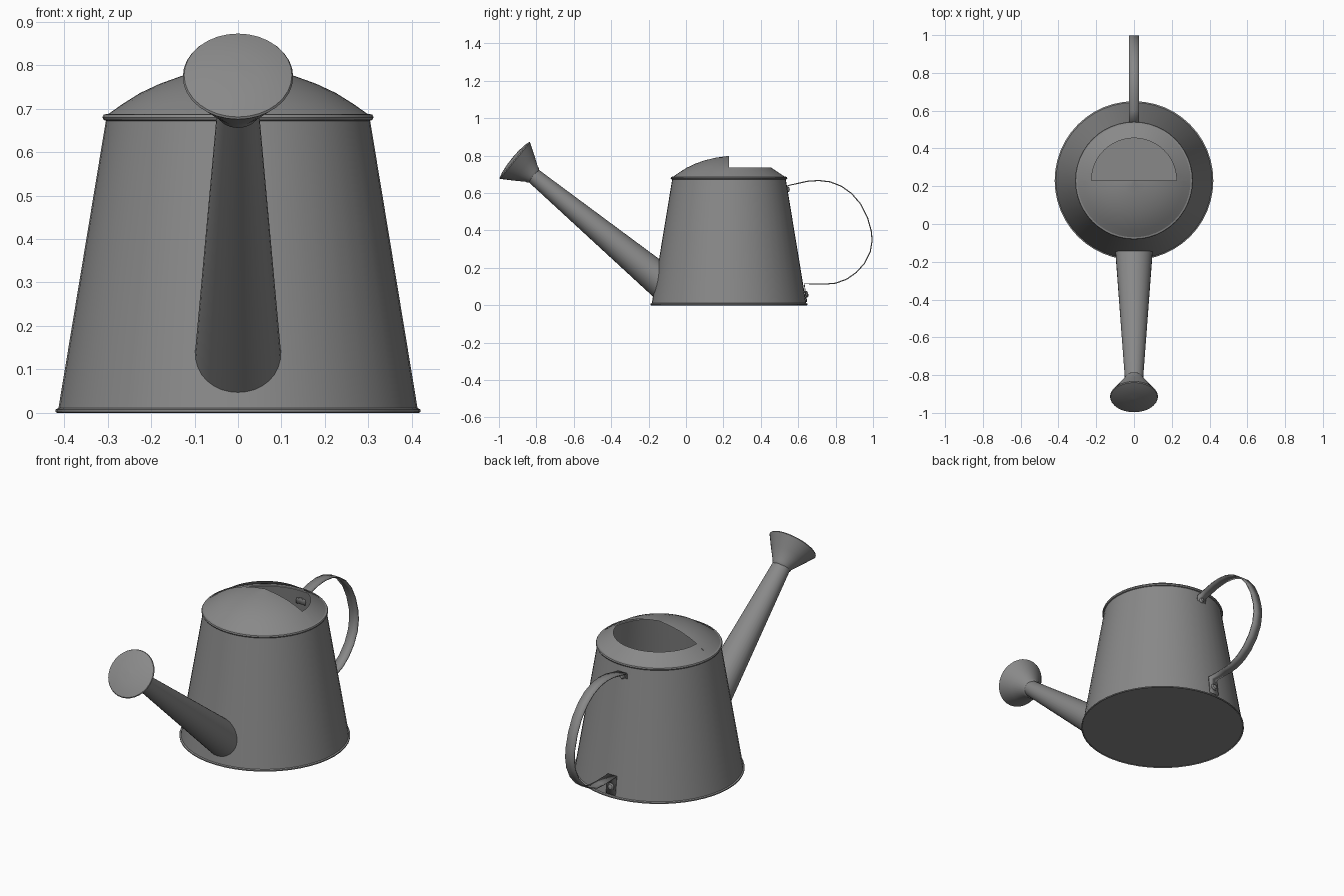
import bpy, bmesh, math
from mathutils import Vector, Matrix

if "Cube" in bpy.data.objects:
    bpy.data.objects.remove(bpy.data.objects["Cube"])

CY = 0.23          # y of the can's axis
SEG = 48

metal = bpy.data.materials.new("grey metal")
metal.diffuse_color = (0.25, 0.25, 0.25, 1)
metal.use_nodes = True
metal.node_tree.nodes["Principled BSDF"].inputs["Base Color"].default_value = metal.diffuse_color


def finish(name, bm, angle=35):
    bmesh.ops.remove_doubles(bm, verts=bm.verts, dist=1e-5)
    bmesh.ops.recalc_face_normals(bm, faces=bm.faces)
    me = bpy.data.meshes.new(name)
    bm.to_mesh(me)
    bm.free()
    me.materials.append(metal)
    ob = bpy.data.objects.new(name, me)
    bpy.context.collection.objects.link(ob)
    bpy.ops.object.select_all(action='DESELECT')
    ob.select_set(True)
    bpy.context.view_layer.objects.active = ob
    bpy.ops.object.shade_smooth_by_angle(angle=math.radians(angle))
    return ob


def skin(bm, rings, closed):
    """Bridge rows of points with quads."""
    rows = [[bm.verts.new(p) for p in r] for r in rings]
    n = len(rows[0])
    for a, b in zip(rows, rows[1:]):
        for i in range(n if closed else n - 1):
            j = (i + 1) % n
            bm.faces.new((a[i], a[j], b[j], b[i]))


def revolve(bm, profile, mat, start=0.0, sweep=math.tau, seg=SEG):
    closed = sweep > 6.28
    n = seg if closed else seg + 1
    angs = [start + sweep * i / seg for i in range(n)]
    skin(bm, [[mat @ Vector((r * math.cos(a), r * math.sin(a), z)) for a in angs]
              for r, z in profile], closed)


def frame(origin, axis):
    """Matrix with local z along axis and local x kept on world x."""
    d = Vector(axis).normalized()
    u = Vector((1, 0, 0))
    v = d.cross(u)
    m = Matrix((u, v, d)).transposed().to_4x4()
    m.translation = origin
    return m


can = Matrix.Translation((0, CY, 0))

# can body with floor and rolled rims
bm = bmesh.new()
revolve(bm, [(0.0001, 0.004), (0.414, 0.004), (0.416, 0), (0.420, 0.002), (0.420, 0.008),
             (0.413, 0.011), (0.304, 0.672), (0.309, 0.674), (0.312, 0.680),
             (0.309, 0.686), (0.300, 0.688)], can)
finish("can_body", bm)

# lid: front half domed, back half a low collar around the filling hole
bm = bmesh.new()
base = [(0.302, 0.685), (0.265, 0.711), (0.225, 0.736)]
revolve(bm, base + [(0.18, 0.757), (0.13, 0.775), (0.07, 0.789), (0.0001, 0.799)],
        can, math.pi, math.pi, 24)
revolve(bm, [base[0], base[2]], can, 0, math.pi, 24)
finish("lid", bm)

# spout: tapered oval tube trimmed to the can wall
foot, tip = Vector((0, -0.157, 0.148)), Vector((0, -0.822, 0.698))
axis = tip - foot
M = frame((0, 0, 0), axis)


def outside(p):
    return math.hypot(p.x, p.y - CY) > 0.415 - 0.165 * p.z


low, high = [], []
for i in range(32):
    a = math.tau * i / 32
    c, s = math.cos(a), math.sin(a)
    p0 = foot + M @ Vector((0.098 * c, 0.088 * s, 0))
    p1 = tip + M @ Vector((0.048 * c, 0.042 * s, 0))
    t0, t1 = -0.25, 0.8
    for _ in range(30):
        t = (t0 + t1) / 2
        if outside(p0.lerp(p1, t)):
            t1 = t
        else:
            t0 = t
    low.append(p0.lerp(p1, t1))
    high.append(p1)
bm = bmesh.new()
skin(bm, [low, high], True)
finish("spout", bm)

# sprinkler rose
bm = bmesh.new()
revolve(bm, [(0.044, -0.012), (0.050, -0.006), (0.052, 0.004), (0.088, 0.058), (0.122, 0.112),
             (0.127, 0.119), (0.124, 0.124), (0.095, 0.132), (0.05, 0.138), (0.0001, 0.140)],
        frame(tip, (0, -0.773, 0.634)), seg=32)
finish("sprinkler_rose", bm)

# handle: bent strap with tabs folded onto the wall
path = [(0.537, 0.598), (0.545, 0.640), (0.60, 0.652), (0.65, 0.663), (0.71, 0.667),
        (0.77, 0.660), (0.83, 0.637), (0.885, 0.598), (0.935, 0.540), (0.97, 0.470),
        (0.991, 0.395), (0.995, 0.345), (0.985, 0.285), (0.955, 0.225), (0.91, 0.175),
        (0.86, 0.140), (0.80, 0.118), (0.74, 0.113), (0.632, 0.115), (0.645, 0.018)]
bm = bmesh.new()
skin(bm, [[Vector((x, y, z)) for x in (-0.027, 0.027)] for y, z in path], False)
strap = finish("handle", bm)
mod = strap.modifiers.new("thickness", 'SOLIDIFY')
mod.thickness = 0.006
mod.offset = 0

# rivets on both handle tabs
for name, y, z, r in (("upper_rivet", 0.541, 0.619, 0.014), ("lower_rivet", 0.640, 0.058, 0.018)):
    bm = bmesh.new()
    revolve(bm, [(r, -0.004), (r, 0.006), (r * 0.7, 0.012), (0.0001, 0.014)],
            frame((0, y, z), (0, 1, 0.16)), seg=16)
    finish(name, bm)
